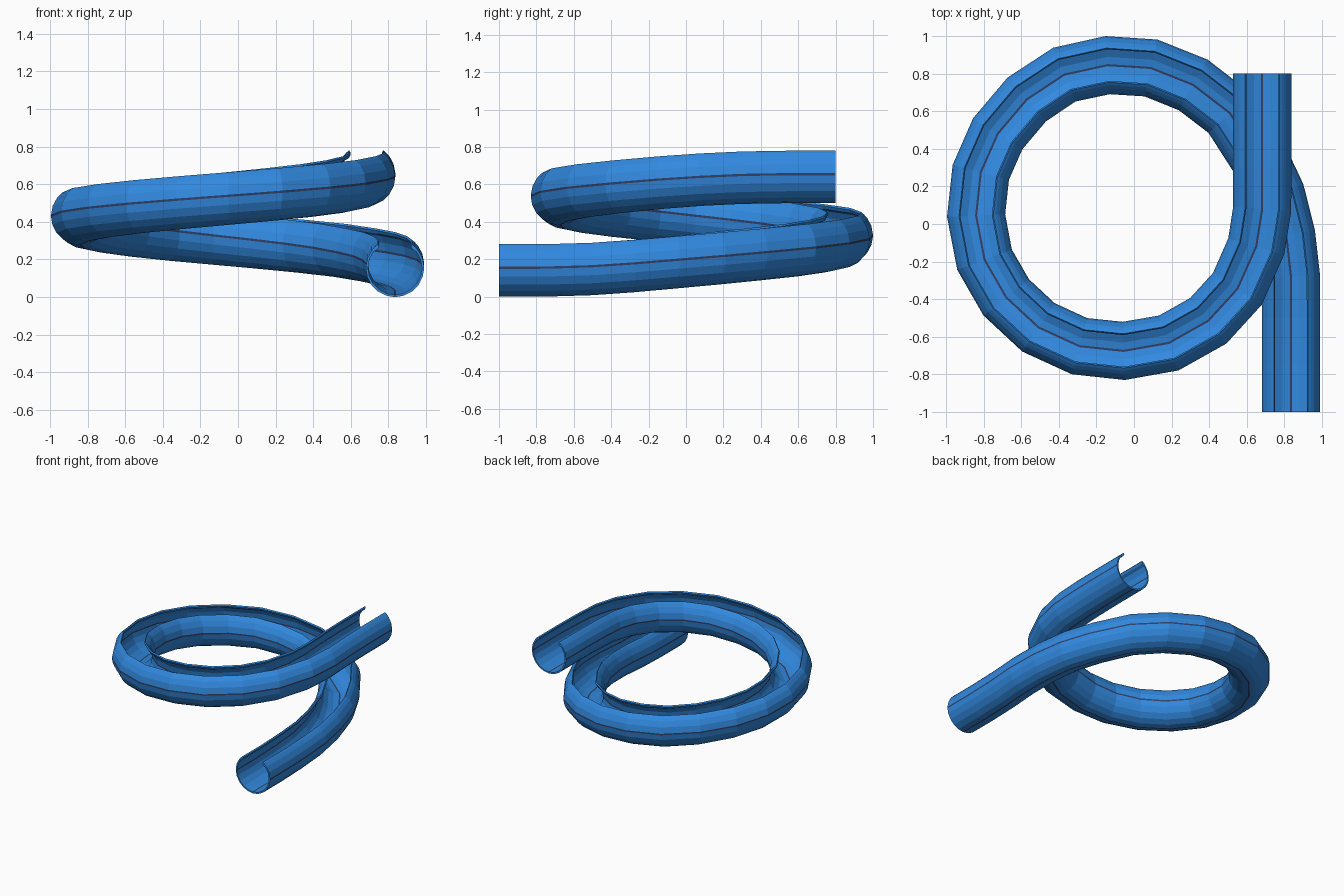
import bpy, bmesh, math
from mathutils import Vector

if "Cube" in bpy.data.objects:
    bpy.data.objects.remove(bpy.data.objects["Cube"])


def material(name, rgb):
    m = bpy.data.materials.new(name)
    m.diffuse_color = (*rgb, 1)
    m.use_nodes = True
    m.node_tree.nodes["Principled BSDF"].inputs["Base Color"].default_value = m.diffuse_color
    return m


blue = material("slide blue", (0.031, 0.25, 0.74))
navy = material("seam navy", (0.03, 0.05, 0.13))

# Plan of the centre line, from the low exit round the loop to the high entry
PLAN = [(.835, -1), (.835, -.75), (.835, -.5), (.835, -.28), (.81, -.06), (.755, .16),
        (.66, .36), (.51, .59), (.315, .74), (.09, .83), (-.14, .845), (-.37, .795),
        (-.57, .663), (-.725, .48), (-.815, .275), (-.84, .045), (-.795, -.19),
        (-.68, -.39), (-.508, -.55), (-.29, -.65), (-.055, -.675), (.185, -.633),
        (.395, -.515), (.55, -.345), (.65, -.12), (.682, .08), (.682, .3),
        (.682, .55), (.682, .8)]
plan = [Vector((x, y, 0)) for x, y in PLAN]
dist = [0.0]
for a, b in zip(plan, plan[1:]):
    dist.append(dist[-1] + (b - a).length)

# Height climbs evenly along the path, easing in and out of the level ends
Z0, Z1 = .155, .655
S0, S1, S2, S3 = .2, .72, dist[24], dist[27]
SLOPE = (Z1 - Z0) / ((S1 - S0) / 2 + S2 - S1 + (S3 - S2) / 2)


def height(s):
    if s <= S0:
        return Z0
    if s < S1:
        return Z0 + SLOPE * (s - S0) ** 2 / (2 * (S1 - S0))
    if s < S2:
        return Z0 + SLOPE * ((S1 - S0) / 2 + s - S1)
    if s < S3:
        return Z1 - SLOPE * (S3 - s) ** 2 / (2 * (S3 - S2))
    return Z1


# Open round trough section: angle from the bottom, with narrow seam strips
R, WALL = .155, .012
half = [2.2, 18, 36, 54, 72, 87.8, 92.2, 110, 127, 137, 144]
angles = [-a for a in reversed(half)] + half


def ring_point(a, r):
    return (r * math.sin(math.radians(a)), -r * math.cos(math.radians(a)))


def inner_radius(a):
    return R - (.02 if 130 < abs(a) < 140 else WALL)   # thicker rolled rim


outer = [ring_point(a, R) for a in angles]
inner = [ring_point(a, inner_radius(a)) for a in angles]
section = outer + inner[::-1]
n, k = len(angles), len(section)


def is_seam(j):
    """True where profile segment j is one of the narrow strips."""
    i = j if j < n else k - 2 - j
    return 0 <= i < n - 1 and abs(angles[i + 1] - angles[i]) < 5


# Sweep the section along the path
bm = bmesh.new()
rings = []
for i, p in enumerate(plan):
    d_in = (p - plan[i - 1]).normalized() if i else None
    d_out = (plan[i + 1] - p).normalized() if i + 1 < len(plan) else None
    t = ((d_in or d_out) + (d_out or d_in)).normalized()
    side = Vector((t.y, -t.x, 0))
    centre = Vector((p.x, p.y, height(dist[i])))
    rings.append([bm.verts.new(centre + side * u + Vector((0, 0, v))) for u, v in section])
for a, b in zip(rings, rings[1:]):
    for j in range(k):
        f = bm.faces.new((a[j], a[(j + 1) % k], b[(j + 1) % k], b[j]))
        f.material_index = 1 if is_seam(j) else 0
# Close the wall thickness at both ends
for r in (rings[0], rings[-1]):
    for j in range(n - 1):
        bm.faces.new((r[j], r[j + 1], r[k - 2 - j], r[k - 1 - j]))
bmesh.ops.recalc_face_normals(bm, faces=bm.faces)

mesh = bpy.data.meshes.new("spiral_slide_trough")
bm.to_mesh(mesh)
bm.free()
mesh.materials.append(blue)
mesh.materials.append(navy)
obj = bpy.data.objects.new("spiral_slide_trough", mesh)
bpy.context.collection.objects.link(obj)
